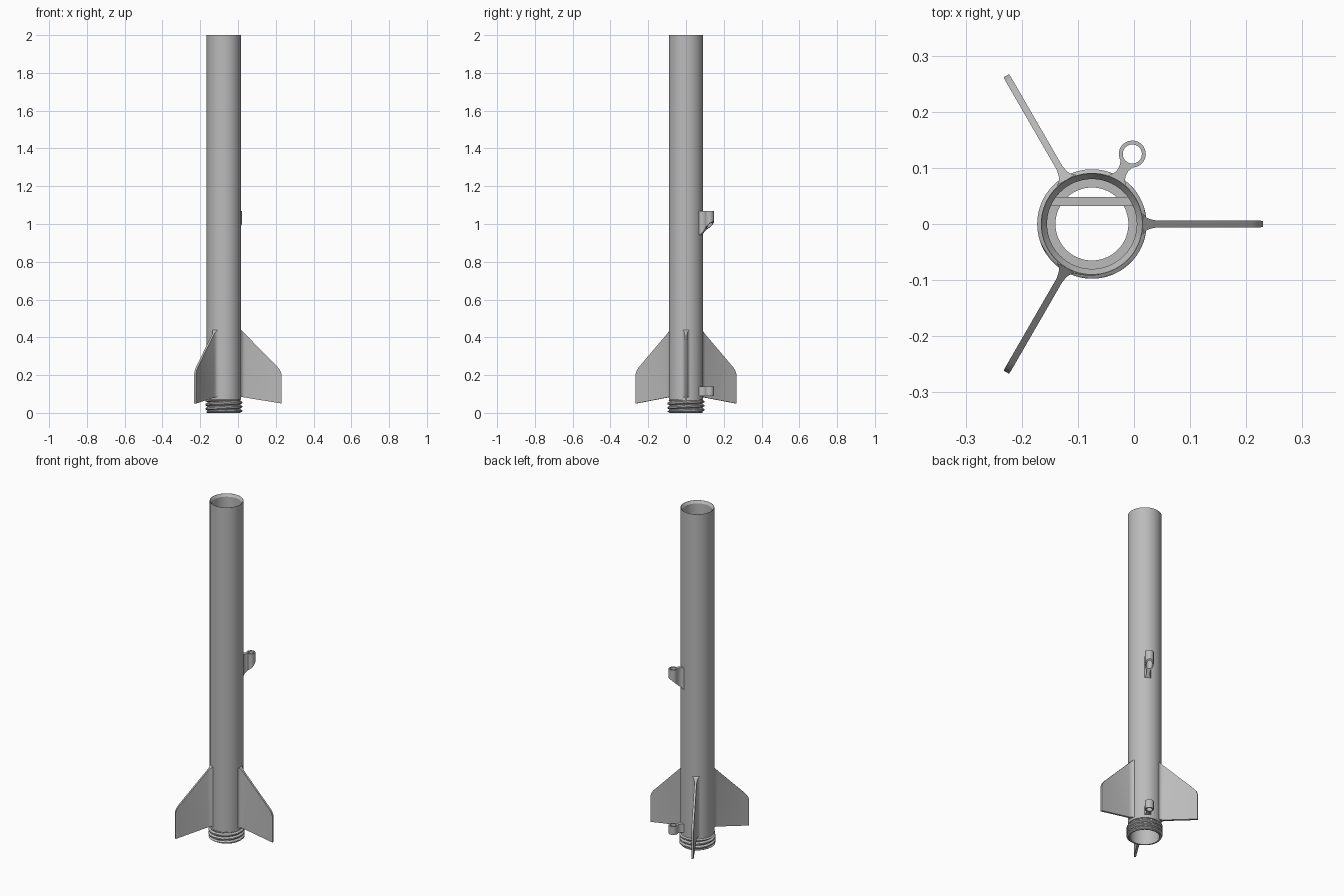
import bpy, bmesh, math
from mathutils import Matrix, Vector

cube = bpy.data.objects.get("Cube")
if cube:
    bpy.data.objects.remove(cube, do_unlink=True)

AXIS = Vector((-0.075, 0, 0))
R, INNER = 0.091, 0.08
PITCH, COLLAR = 0.022, 0.07

grey = bpy.data.materials.new("plain grey")
grey.diffuse_color = (0.5, 0.5, 0.5, 1)
grey.use_nodes = True
grey.node_tree.nodes["Principled BSDF"].inputs["Base Color"].default_value = (0.5, 0.5, 0.5, 1)


def finish(name, bm, angle=0.0):
    """Turn the part about the body axis and make it an object."""
    bmesh.ops.transform(bm, verts=bm.verts,
                        matrix=Matrix.Translation(AXIS) @ Matrix.Rotation(math.radians(angle), 4, 'Z'))
    bmesh.ops.recalc_face_normals(bm, faces=bm.faces)
    mesh = bpy.data.meshes.new(name)
    bm.to_mesh(mesh)
    bm.free()
    mesh.materials.append(grey)
    ob = bpy.data.objects.new(name, mesh)
    bpy.context.collection.objects.link(ob)
    bpy.ops.object.select_all(action='DESELECT')
    ob.select_set(True)
    bpy.context.view_layer.objects.active = ob
    bpy.ops.object.shade_smooth_by_angle(angle=math.radians(30))
    return ob


def skin(bm, rows, closed):
    """Bridge a list of closed vertex loops."""
    loops = [[bm.verts.new(p) for p in row] for row in rows]
    n = len(loops[0])
    pairs = list(zip(loops, loops[1:] + loops[:1])) if closed else list(zip(loops, loops[1:]))
    for a, b in pairs:
        for i in range(n):
            j = (i + 1) % n
            bm.faces.new((a[i], a[j], b[j], b[i]))
    if not closed:
        bm.faces.new(loops[0])
        bm.faces.new(loops[-1])


def lathe(bm, profile, steps=96, centre=0.0, radius=None):
    """Revolve a closed (radius, z) profile; radius() may vary it by angle."""
    rows = []
    for r, z in profile:
        row = []
        for i in range(steps):
            a = math.tau * i / steps
            rr = radius(r, z, a) if radius else r
            row.append((centre + rr * math.cos(a), rr * math.sin(a), z))
        rows.append(row)
    skin(bm, rows, True)


def blade(bm, stations):
    """Loft upright rectangles given as (distance, half width, bottom, top)."""
    skin(bm, [[(r, -w, lo), (r, w, lo), (r, w, hi), (r, -w, hi)]
              for r, w, lo, hi in stations], False)


# body tube with a bevelled mouth
bm = bmesh.new()
lathe(bm, [(R, COLLAR), (R, 2), (R - 0.001, 2), (INNER, 1.985), (INNER, COLLAR)])
finish("body_tube", bm)

# stop ring and cord bar inside the tube
bm = bmesh.new()
lathe(bm, [(0.065, 0.42), (0.065, 0.44), (0.082, 0.44), (0.082, 0.42)])
finish("motor_stop_ring", bm)
bm = bmesh.new()
bmesh.ops.create_cube(bm, size=1, matrix=Matrix.Translation((0, 0.04, 0.5))
                      @ Matrix.Diagonal((0.146, 0.016, 0.03, 1)))
finish("cord_bar", bm)


# threaded collar: a helical ridge that fades at both ends
def thread(r, z, a):
    if r < 0.085:
        return r
    phase = (z / PITCH - a / math.tau) % 1
    ridge = min(1, max(0, 1.7 - 4 * abs(phase - 0.5)))
    fade = min(1, z / 0.006, (COLLAR - z) / 0.006)
    return 0.087 + 0.0105 * ridge * max(0, fade)


bm = bmesh.new()
rows = 42
lathe(bm, [(INNER, 0)] + [(0.09, COLLAR * i / rows) for i in range(rows + 1)]
      + [(INNER, COLLAR)], radius=thread)
finish("threaded_collar", bm)


# three fins with flared roots
def fin_top(r):
    return min(0.44 - (r - R) * 1.02, 0.44)


def fin_bottom(r):
    return 0.085 - (r - R) * 0.165


flare = [(0.084, 0.021), (0.091, 0.0185), (0.096, 0.0125), (0.102, 0.009), (0.115, 0.006)]
for i, name in enumerate(("left_fin", "back_right_fin", "front_right_fin")):
    bm = bmesh.new()
    stations = [(r, w, fin_bottom(r), fin_top(r)) for r, w in flare + [(0.285, 0.006)]]
    stations += [(0.298, 0.006, fin_bottom(0.298), 0.225),
                 (0.305, 0.0055, fin_bottom(0.305), 0.205)]
    blade(bm, stations)
    finish(name, bm, 120 * i)


# two launch lugs: a small tube on a flared web
def lug(name, low, high, slope):
    def floor(r):
        return low - (0.168 - r) * slope
    bm = bmesh.new()
    web = [(0.085, 0.02), (0.091, 0.017), (0.097, 0.012), (0.105, 0.009),
           (0.114, 0.009), (0.123, 0.012)]
    blade(bm, [(r, w, floor(r), high) for r, w in web])
    lathe(bm, [(0.024, low), (0.024, high), (0.017, high), (0.017, low)], 40, 0.144)
    for v in bm.verts:
        if abs(v.co.z - low) < 1e-5:
            v.co.z = floor(v.co.x)
    finish(name, bm, 60)


lug("upper_launch_lug", 1.015, 1.07, 0.95)
lug("lower_launch_lug", 0.09, 0.14, 0)
